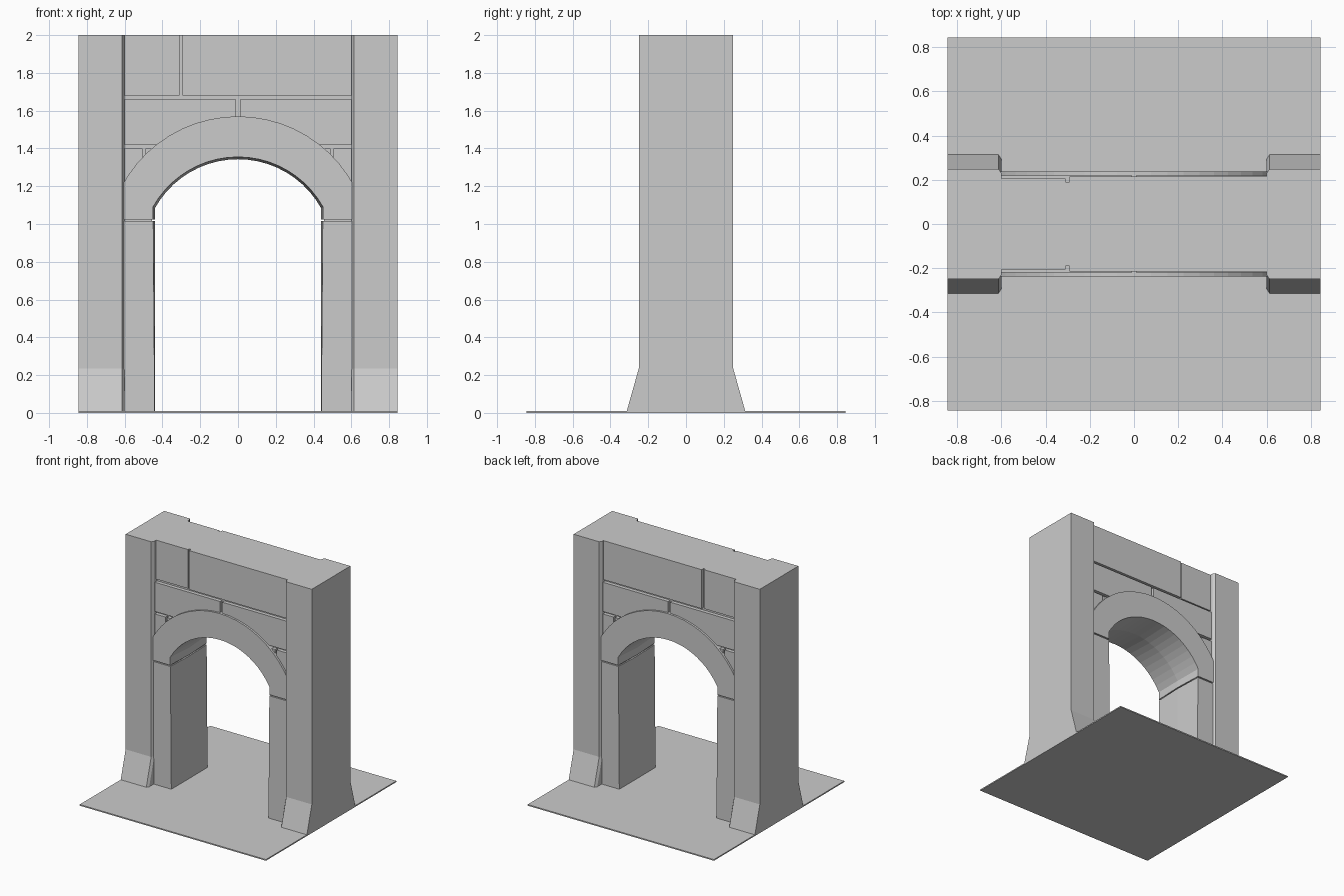
import bpy, bmesh, math

if "Cube" in bpy.data.objects:
    bpy.data.objects.remove(bpy.data.objects["Cube"])

parts = []


def loft(name, layers):
    """Closed solid through equally sized loops of 3D points."""
    bm = bmesh.new()
    rings = [[bm.verts.new(p) for p in layer] for layer in layers]
    for a, b in zip(rings, rings[1:]):
        for i in range(len(a)):
            j = (i + 1) % len(a)
            bm.faces.new((a[i], a[j], b[j], b[i]))
    bm.faces.new(rings[0][::-1])
    bm.faces.new(rings[-1])
    bmesh.ops.recalc_face_normals(bm, faces=bm.faces[:])
    me = bpy.data.meshes.new(name)
    bm.to_mesh(me)
    bm.free()
    ob = bpy.data.objects.new(name, me)
    bpy.context.collection.objects.link(ob)
    return ob


def block(name, x0, x1, d, z0, z1):
    """Box reaching from y=-d to y=d."""
    return loft(name, [[(x0, -d, z), (x1, -d, z), (x1, d, z), (x0, d, z)]
                       for z in (z0, z1)])


# Ground slab
block("ground_slab", -0.845, 0.845, 0.845, 0, 0.01)


# Side pilasters with flared feet and chamfered inner corners
def pilaster_loop(s, d, z):
    half = [(0.845, -d), (0.613, -d), (0.6, -d + 0.02)]
    pts = half + [(x, -y) for x, y in reversed(half)]
    return [(s * x, y, z) for x, y in pts]


# Door jambs, leaning very slightly at the opening
def jamb_loop(s, front, z):
    pts = [(0.63, -0.235), (front, -0.235), (0.44, 0), (front, 0.235), (0.63, 0.235)]
    return [(s * x, y, z) for x, y in pts]


for s in (-1, 1):
    parts.append(loft("pilaster", [pilaster_loop(s, d, z) for d, z in
                                   ((0.315, 0.005), (0.25, 0.235), (0.25, 2))]))
    parts.append(loft("jamb", [jamb_loop(s, 0.441, 0.005), jamb_loop(s, 0.449, 1.015)]))


# Arch ring
def arc(r, cz, half_width, n=20):
    a = math.asin(half_width / r)
    return [(r * math.sin(-a + 2 * a * i / n), cz + r * math.cos(-a + 2 * a * i / n))
            for i in range(n + 1)]


def ring_loop(y, r, w):
    inner = [(-w, 1.025)] + arc(r, 0.84, w) + [(w, 1.025)]
    outer = [(-0.62, 1.025)] + arc(0.698, 0.872, 0.62) + [(0.62, 1.025)]
    return [(x, y, z) for x, z in inner + outer[::-1]]


parts.append(loft("arch_ring", [ring_loop(-0.237, 0.515, 0.45), ring_loop(0, 0.503, 0.44),
                                ring_loop(0.237, 0.515, 0.45)]))

# Recessed wall core, seen as mortar joints
parts.append(block("wall_core", -0.65, 0.65, 0.19, 1.37, 2))
for s in (-1, 1):
    def side(name, a, b, d, z0, z1):
        parts.append(block(name, min(s * a, s * b), max(s * a, s * b), d, z0, z1))
    side("side_core", 0.46, 0.65, 0.19, 1.04, 1.41)
    side("jamb_joint", 0.455, 0.65, 0.225, 1.0, 1.05)
    # Masonry blocks beside and above the arch
    side("small_block", 0.505, 0.65, 0.22, 1.15, 1.4)
    side("wedge_block", 0.46, 0.49, 0.22, 1.3, 1.4)
    side("middle_block", 0.01, 0.65, 0.22, 1.42, 1.66)
parts.append(block("top_block_left", -0.65, -0.31, 0.205, 1.68, 2))
parts.append(block("top_block_right", -0.293, 0.65, 0.215, 1.68, 2))

# Fuse the masonry into one solid
gate = parts[0]
gate.name = "gateway"
for p in parts[1:]:
    m = gate.modifiers.new("union", 'BOOLEAN')
    m.operation = 'UNION'
    m.solver = 'EXACT'
    m.object = p
dg = bpy.context.evaluated_depsgraph_get()
fused = bpy.data.meshes.new_from_object(gate.evaluated_get(dg))
gate.modifiers.clear()
gate.data = fused
for p in parts[1:]:
    bpy.data.objects.remove(p)
